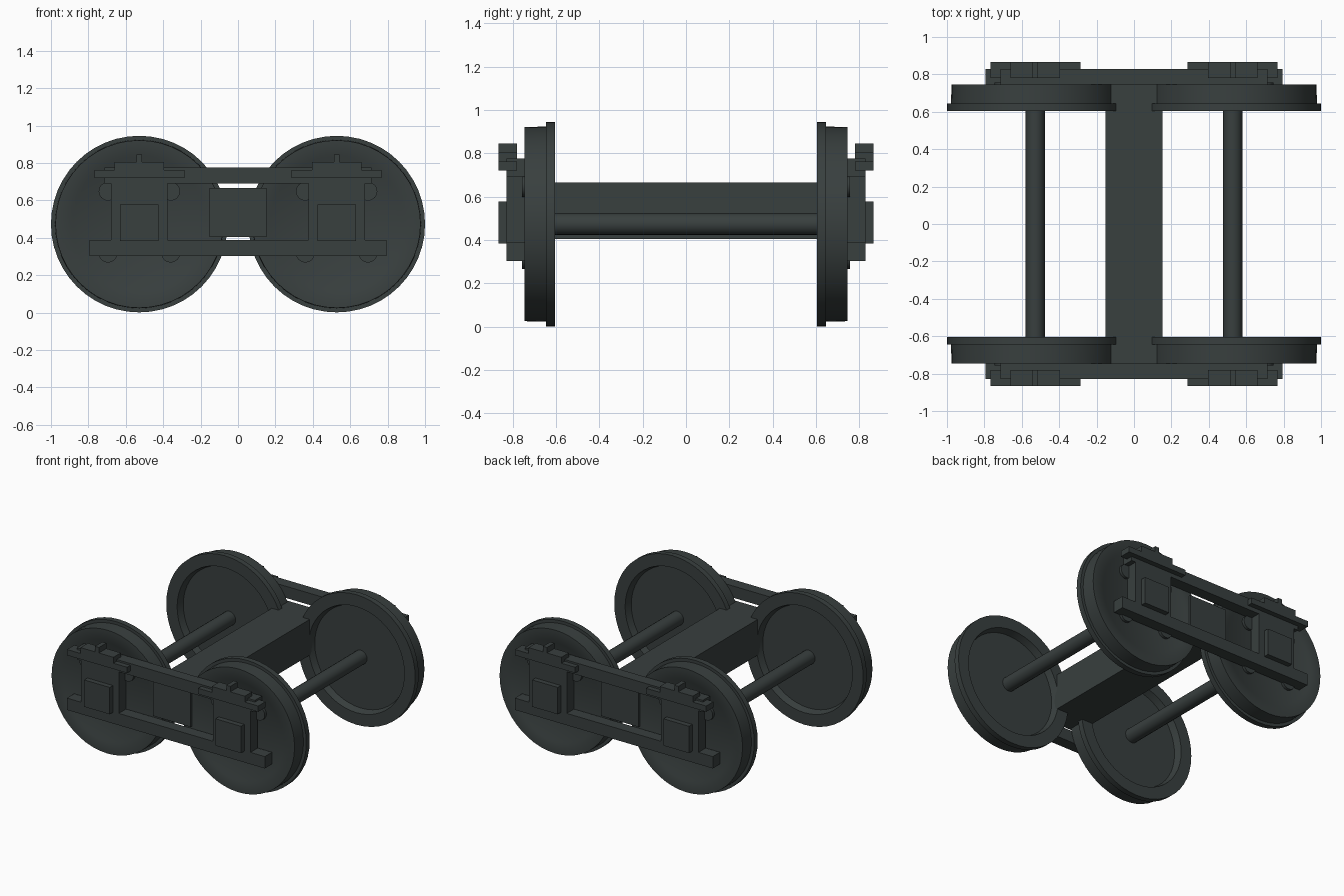
import bpy, bmesh, math
from mathutils import Matrix, Vector

if "Cube" in bpy.data.objects:
    bpy.data.objects.remove(bpy.data.objects["Cube"])

iron = bpy.data.materials.new("dark_iron")
iron.diffuse_color = (0.04, 0.05, 0.049, 1)
iron.use_nodes = True
iron.node_tree.nodes["Principled BSDF"].inputs["Base Color"].default_value = iron.diffuse_color

WX, WZ = 0.528, 0.473   # wheel centre


def finish(bm, name, smooth=False):
    bmesh.ops.recalc_face_normals(bm, faces=bm.faces)
    me = bpy.data.meshes.new(name)
    bm.to_mesh(me)
    bm.free()
    me.materials.append(iron)
    ob = bpy.data.objects.new(name, me)
    bpy.context.collection.objects.link(ob)
    if smooth:
        bpy.ops.object.select_all(action='DESELECT')
        ob.select_set(True)
        bpy.context.view_layer.objects.active = ob
        bpy.ops.object.shade_smooth_by_angle(angle=math.radians(30))
    return ob


def box(name, x, y, z):
    bm = bmesh.new()
    bmesh.ops.create_cube(bm, size=1)
    for v in bm.verts:
        v.co = Vector([(a + b) / 2 + c * (b - a) for (a, b), c in zip((x, y, z), v.co)])
    return finish(bm, name)


def span(a, b, s):
    return (min(a * s, b * s), max(a * s, b * s))


def cylinder(name, x, z, r, y0, y1, sides):
    bm = bmesh.new()
    m = Matrix.Translation((x, (y0 + y1) / 2, z)) @ Matrix.Rotation(math.pi / 2, 4, 'X')
    bmesh.ops.create_cone(bm, cap_ends=True, segments=sides, radius1=r, radius2=r,
                          depth=abs(y1 - y0), matrix=m)
    return finish(bm, name, True)


def wheel(name, x, side):
    # turned profile: (radius, distance from centre line)
    profile = [(0, 0.655), (0.37, 0.655), (0.385, 0.605), (0.472, 0.605), (0.472, 0.645),
               (0.45, 0.645), (0.448, 0.745), (0.37, 0.745), (0.355, 0.737), (0, 0.737)]
    n = 48
    bm = bmesh.new()
    rings = []
    for r, y in profile:
        if r == 0:
            rings.append([bm.verts.new((x, y * side, WZ))] * n)
        else:
            rings.append([bm.verts.new((x + r * math.sin(2 * math.pi * i / n), y * side,
                                        WZ + r * math.cos(2 * math.pi * i / n)))
                          for i in range(n)])
    for a, b in zip(rings, rings[1:]):
        for i in range(n):
            j = (i + 1) % n
            bm.faces.new(list(dict.fromkeys([a[i], a[j], b[j], b[i]])))
    return finish(bm, name, True)


# cross bolster and axles
box("bolster", (-0.152, 0.152), (-0.76, 0.76), (0.405, 0.665))
for sx in (-1, 1):
    cylinder("axle", sx * WX, WZ, 0.051, -0.67, 0.67, 16)

for sy in (-1, 1):
    depth = span(0.745, 0.828, sy)
    proud = span(0.78, 0.865, sy)
    # side frame bars
    box("frame_top_bar", (-0.715, 0.715), depth, (0.69, 0.775))
    box("frame_bottom_bar", (-0.795, 0.795), depth, (0.302, 0.388))
    for sx in (-1, 1):
        wheel("wheel", sx * WX, sy)
        # axle guard and bearing box
        box("axle_guard", span(0.378, 0.68, sx), depth, (0.38, 0.70))
        box("bearing_box", span(0.425, 0.63, sx), span(0.80, 0.865, sy), (0.383, 0.578))
        # stepped cap over the guard
        box("cap_plate", span(0.285, 0.768, sx), proud, (0.72, 0.762))
        box("cap_step", span(0.395, 0.66, sx), proud, (0.762, 0.805))
        box("cap_nub", span(0.512, 0.544, sx), proud, (0.805, 0.845))
        # round bosses peeking out behind the frame
        for bx in (0.36, 0.695):
            for bz in (0.317, 0.648):
                cylinder("boss", sx * bx, bz, 0.05, sy * 0.735, sy * 0.757, 16)
